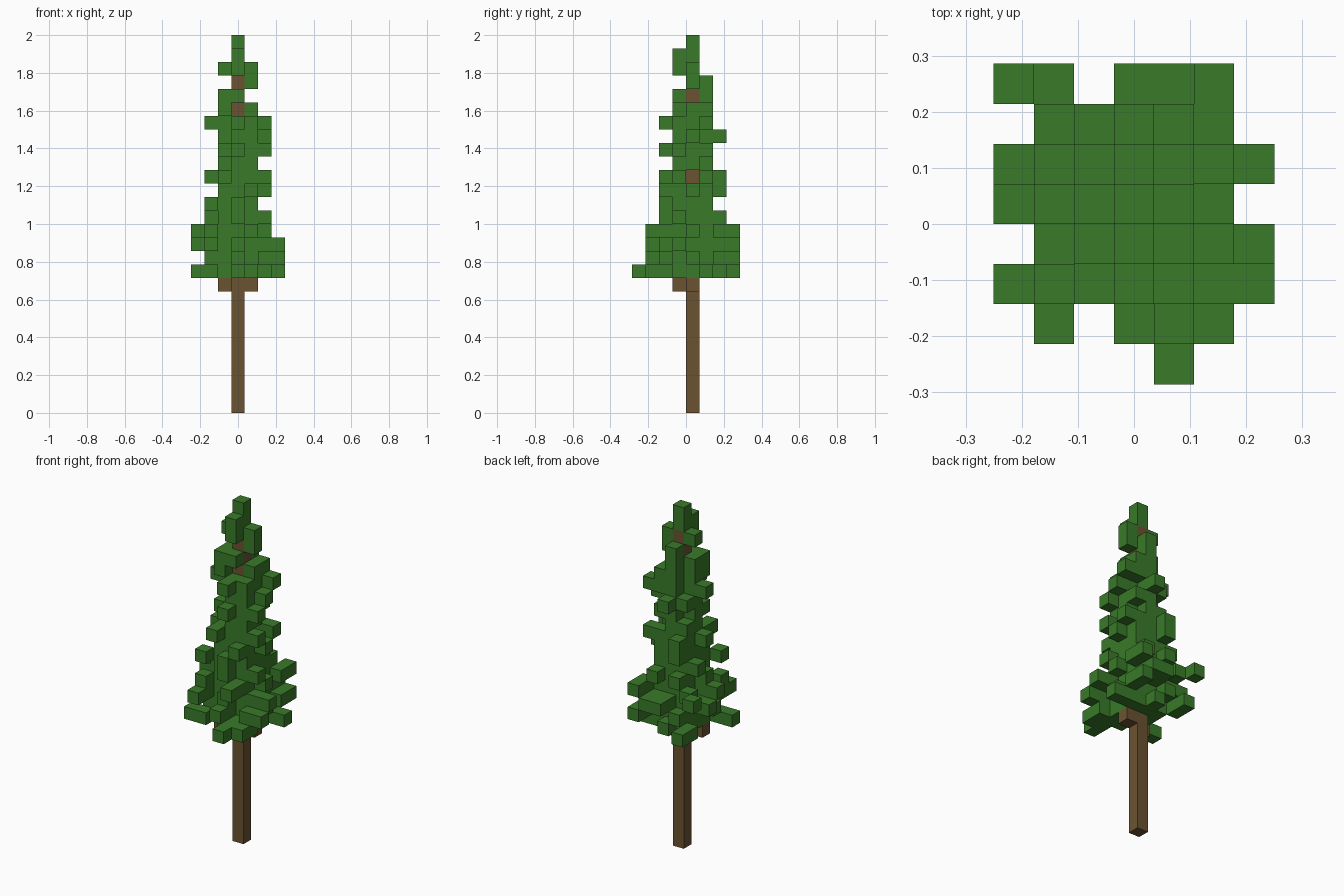
import bpy
import bmesh
from mathutils import Vector

if "Cube" in bpy.data.objects:
    bpy.data.objects.remove(bpy.data.objects["Cube"])

CELL = 2 / 28  # edge of one block


def material(name, color):
    mat = bpy.data.materials.new(name)
    mat.use_nodes = True
    mat.diffuse_color = color
    bsdf = mat.node_tree.nodes["Principled BSDF"]
    bsdf.inputs["Base Color"].default_value = color
    bsdf.inputs["Roughness"].default_value = 0.9
    return mat


def sign(v):
    return (v > 0) - (v < 0)


def branch(layer, tip):
    """Blocks from the trunk out to a tip, diagonal steps first."""
    x = y = 0
    cells = set()
    while (x, y) != tip:
        x += sign(tip[0] - x)
        y += sign(tip[1] - y)
        cells.add((x, y, layer))
    return cells


def build_blocks(name, cells, hidden, mat):
    """Mesh only the outer faces of a set of blocks."""
    bm = bmesh.new()
    axes = [Vector(a) for a in ((1, 0, 0), (0, 1, 0), (0, 0, 1))]
    for cell in sorted(cells):
        # the trunk's column lies just behind the centre
        centre = Vector(cell) + Vector((0, 0.5, 0.5))
        for i in range(3):
            for side in (-1, 1):
                n = axes[i] * side
                if tuple(int(c) for c in Vector(cell) + n) in hidden:
                    continue
                u = axes[(i + 1) % 3] / 2
                v = axes[(i + 2) % 3] / 2 * side
                mid = centre + n / 2
                ring = (mid - u - v, mid + u - v, mid + u + v, mid - u + v)
                bm.faces.new([bm.verts.new(p * CELL) for p in ring])
    bmesh.ops.remove_doubles(bm, verts=bm.verts, dist=CELL / 100)
    mesh = bpy.data.meshes.new(name)
    bm.to_mesh(mesh)
    bm.free()
    mesh.materials.append(mat)
    obj = bpy.data.objects.new(name, mesh)
    bpy.context.collection.objects.link(obj)
    return obj


# Branch tips by layer, in blocks from the trunk
lower_tips = {
    10: [(-3, -2), (1, -4), (3, 1), (-2, 3), (2, -3), (0, 2), (0, -2)],
    11: [(3, -2), (2, 3), (-2, -1), (0, -3), (-1, 2), (2, 0)],
    12: [(-2, -3), (3, -1), (-3, 1), (1, 3), (0, 3), (0, -2)],
    13: [(-3, 3), (2, 3), (-2, -2), (1, -3), (2, 0), (-3, 0)],
    14: [(2, -1), (-2, 0), (0, -2), (1, 2), (-1, 2)],
}
middle_tips = {
    15: [(-2, -2), (0, -2), (-2, 1)],
    16: [(2, 0), (-1, 2), (1, -2)],
    17: [(-2, 0), (-1, -2), (2, -1), (-1, 2), (2, 1), (0, -1), (0, 1)],
    18: [(1, -1), (-1, 1)],
    19: [(2, -1), (0, -2), (-1, -1), (1, 1)],
    20: [(2, 0), (0, 2), (-1, 1), (1, -1)],
    21: [(-2, 0), (2, 1), (0, -2), (1, -1)],
}
upper_tips = {
    22: [(-1, -1), (-1, 0), (1, 0), (0, 1), (1, 1)],
    23: [(0, -1), (-1, -1), (-1, 0), (0, 1)],
    24: [(1, 0), (0, 1)],
    25: [(1, 0), (-1, 0), (0, -1)],
    26: [(0, -1)],
}

# Trunk with two short bare limbs under the foliage
trunk_cells = {(0, 0, k) for k in range(26)}
for tip in ((1, 0), (-1, -1)):
    trunk_cells |= branch(9, tip)

# Foliage: branches plus a filled heart that thins upward
leaf_cells = {(0, 0, 26), (0, 0, 27)}
for tier in (lower_tips, middle_tips, upper_tips):
    for layer, tips in tier.items():
        for tip in tips:
            leaf_cells |= branch(layer, tip)
for layer in range(10, 22):
    if layer == 17:
        continue
    reach = 2 if layer < 17 else 1
    leaf_cells |= {(x, y, layer) for x in (-1, 0, 1) for y in (-1, 0, 1)
                   if abs(x) + abs(y) <= reach}
leaf_cells -= trunk_cells

solid = trunk_cells | leaf_cells
bark = material("bark brown", (0.145, 0.086, 0.031, 1))
needles = material("needle green", (0.041, 0.195, 0.022, 1))
build_blocks("trunk", trunk_cells, solid, bark)
build_blocks("foliage", leaf_cells, solid, needles)
